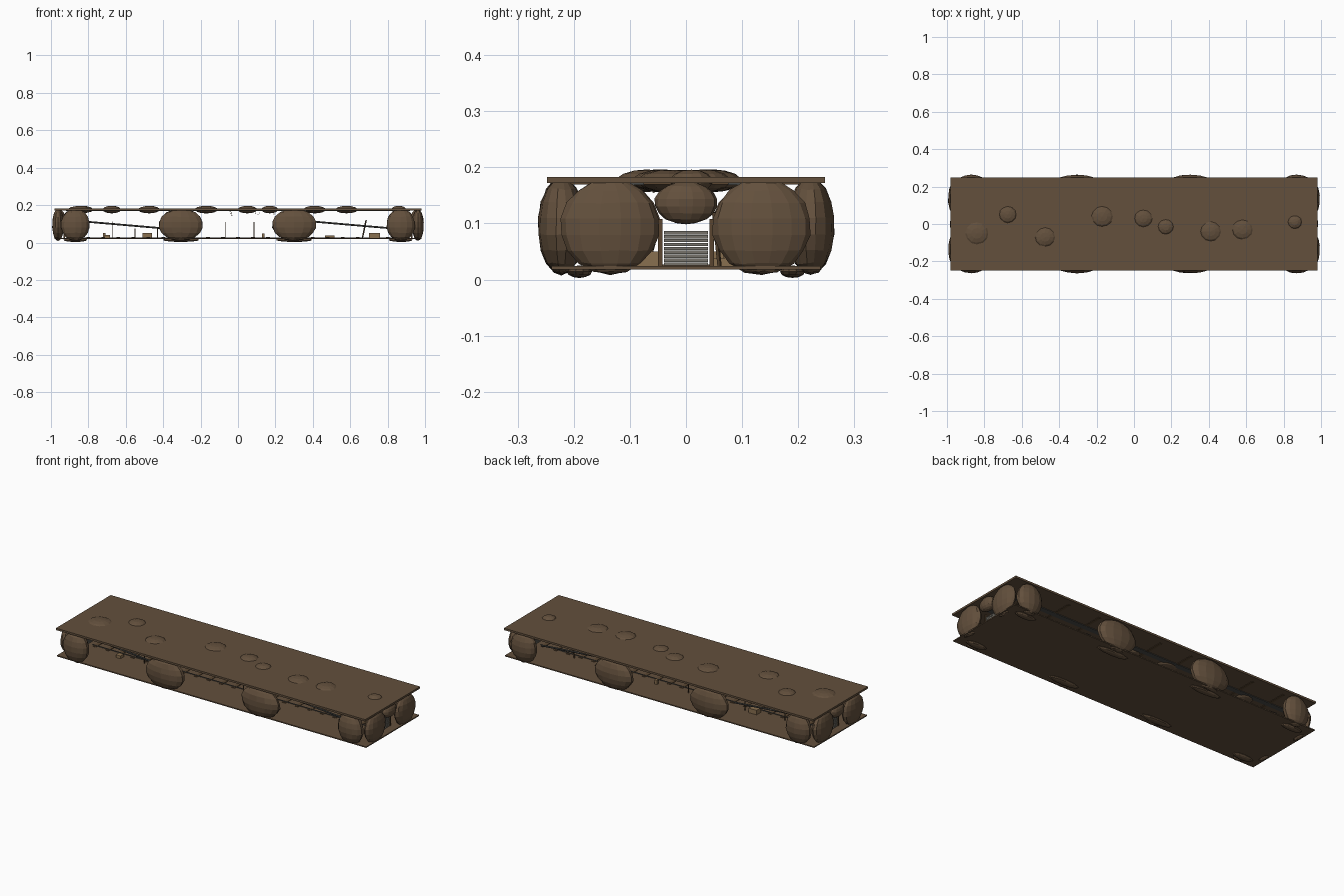
import bpy, bmesh, math, random
from mathutils import Vector, Matrix

if "Cube" in bpy.data.objects:
    bpy.data.objects.remove(bpy.data.objects["Cube"])

random.seed(4)


def mat(name, rgb):
    m = bpy.data.materials.new(name)
    m.diffuse_color = (*rgb, 1)
    m.use_nodes = True
    m.node_tree.nodes["Principled BSDF"].inputs["Base Color"].default_value = m.diffuse_color
    return m


ROCK = mat("rock_brown", (0.125, 0.08, 0.046))
WOOD = mat("timber", (0.10, 0.06, 0.03))
PALE = mat("pale_wood", (0.25, 0.16, 0.08))
STEEL = mat("dull_steel", (0.07, 0.07, 0.065))
SLAT = mat("grey_slat", (0.18, 0.17, 0.145))


def finish(bm, name, material):
    me = bpy.data.meshes.new(name)
    bm.to_mesh(me)
    bm.free()
    me.materials.append(material)
    ob = bpy.data.objects.new(name, me)
    bpy.context.collection.objects.link(ob)
    return ob


def box(name, loc, size, material):
    bm = bmesh.new()
    bmesh.ops.create_cube(bm, size=1)
    bmesh.ops.scale(bm, vec=size, verts=bm.verts)
    bmesh.ops.translate(bm, vec=loc, verts=bm.verts)
    return finish(bm, name, material)


def beam(name, a, b, r, material, sides=4):
    a, b = Vector(a), Vector(b)
    d = b - a
    bm = bmesh.new()
    bmesh.ops.create_cone(bm, cap_ends=True, segments=sides, radius1=r,
                          radius2=r, depth=d.length)
    turn = d.to_track_quat('Z', 'Y').to_matrix().to_4x4()
    bm.transform(Matrix.Translation((a + b) / 2) @ turn @ Matrix.Rotation(math.pi / 4, 4, 'Z'))
    return finish(bm, name, material)


def rock(name, loc, radii, seg=14, rings=9, rough=0.025):
    bm = bmesh.new()
    bmesh.ops.create_uvsphere(bm, u_segments=seg, v_segments=rings, radius=1)
    for v in bm.verts:
        v.co *= 1 + random.uniform(-rough, rough)
    bmesh.ops.scale(bm, vec=radii, verts=bm.verts)
    bmesh.ops.translate(bm, vec=loc, verts=bm.verts)
    return finish(bm, name, ROCK)


# Floor and ceiling slabs of the tunnel
box("floor_slab", (0, 0, 0.021), (1.96, 0.48, 0.006), ROCK)
box("ceiling_slab", (0, 0, 0.1775), (1.96, 0.496, 0.011), ROCK)

# Side boulders and the flat stones at their feet
for s in (-1, 1):
    for x, rx in ((-0.87, 0.078), (-0.305, 0.12), (0.30, 0.12), (0.87, 0.078)):
        rock("side_boulder", (x, s * 0.222, 0.095), (rx, 0.042, 0.086))
        rock("foot_stone", (x, s * 0.19, 0.014), (rx * 0.85, 0.022, 0.011), 10, 6)

# Boulders closing the two ends
for s in (-1, 1):
    for y in (-0.135, 0.135):
        rock("end_boulder", (s * 0.962, y, 0.094), (0.032, 0.088, 0.085))
    rock("end_top_rock", (s * 0.955, 0, 0.137), (0.03, 0.056, 0.038))

# Flattened rocks bulging through the ceiling
for x, y, r in ((-0.84, -0.05, 0.068), (-0.675, 0.05, 0.05), (-0.475, -0.07, 0.058),
                (-0.17, 0.04, 0.062), (0.05, 0.03, 0.052), (0.17, -0.015, 0.045),
                (0.41, -0.04, 0.06), (0.58, -0.03, 0.06), (0.86, 0.01, 0.04)):
    rock("ceiling_rock", (x, y, 0.176), (r, r * 0.95, 0.02), 12, 7)

# Slatted gate with posts at each end
for s in (-1, 1):
    for i in range(9):
        box("gate_slat", (s * 0.93, 0, 0.0275 + i * 0.007), (0.006, 0.078, 0.0058), SLAT)
    for y in (-0.046, 0.046):
        box("gate_post", (s * 0.93, y, 0.065), (0.008, 0.008, 0.085), WOOD)

# Rails and sleepers along the floor
for y in (-0.03, 0.03):
    box("rail", (0, y, 0.0275), (1.8, 0.004, 0.003), STEEL)
for i in range(23):
    box("sleeper", (-0.88 + i * 0.08, 0, 0.025), (0.02, 0.085, 0.003), WOOD)

# Thin standing props
for x, y, top in ((-0.67, 0.06, 0.112), (-0.55, -0.06, 0.075), (-0.065, 0.07, 0.11),
                  (0.085, -0.07, 0.11), (-0.43, 0.08, 0.075)):
    beam("thin_prop", (x, y, 0.022), (x, y, top), 0.003, WOOD)
beam("leaning_prop", (0.665, 0.06, 0.022), (0.685, 0.05, 0.12), 0.004, WOOD)

# Sloping pipes along both sides
for s in (-1, 1):
    for x in (-0.61, 0.61):
        beam("sloping_pipe", (x - 0.22, s * 0.12, 0.113), (x + 0.22, s * 0.12, 0.075),
             0.005, STEEL, 6)

# Flat duct strips and cross beams tight under the ceiling
for s in (-1, 1):
    box("ceiling_duct", (0, s * 0.09, 0.1705), (1.84, 0.03, 0.004), STEEL)
for i in range(9):
    box("ceiling_crossbeam", (-0.8 + i * 0.2, 0, 0.171), (0.015, 0.42, 0.003), WOOD)

# Crates and small blocks on the floor
for x, y, w, h in ((-0.485, 0.07, 0.05, 0.026), (0.73, -0.07, 0.06, 0.026),
                   (0.49, 0.07, 0.05, 0.014), (-0.70, -0.07, 0.03, 0.016),
                   (-0.715, 0.07, 0.014, 0.026), (0.135, 0.075, 0.016, 0.025)):
    box("crate", (x, y, 0.024 + h / 2), (w, min(w, 0.04), h), PALE)

# Little crumbs hanging below the ceiling
for i in range(8):
    p = (random.uniform(-0.05, 0.25), random.uniform(-0.06, 0.06), random.uniform(0.14, 0.168))
    rock("crumb", p, (0.003, 0.003, 0.003), 6, 4)
